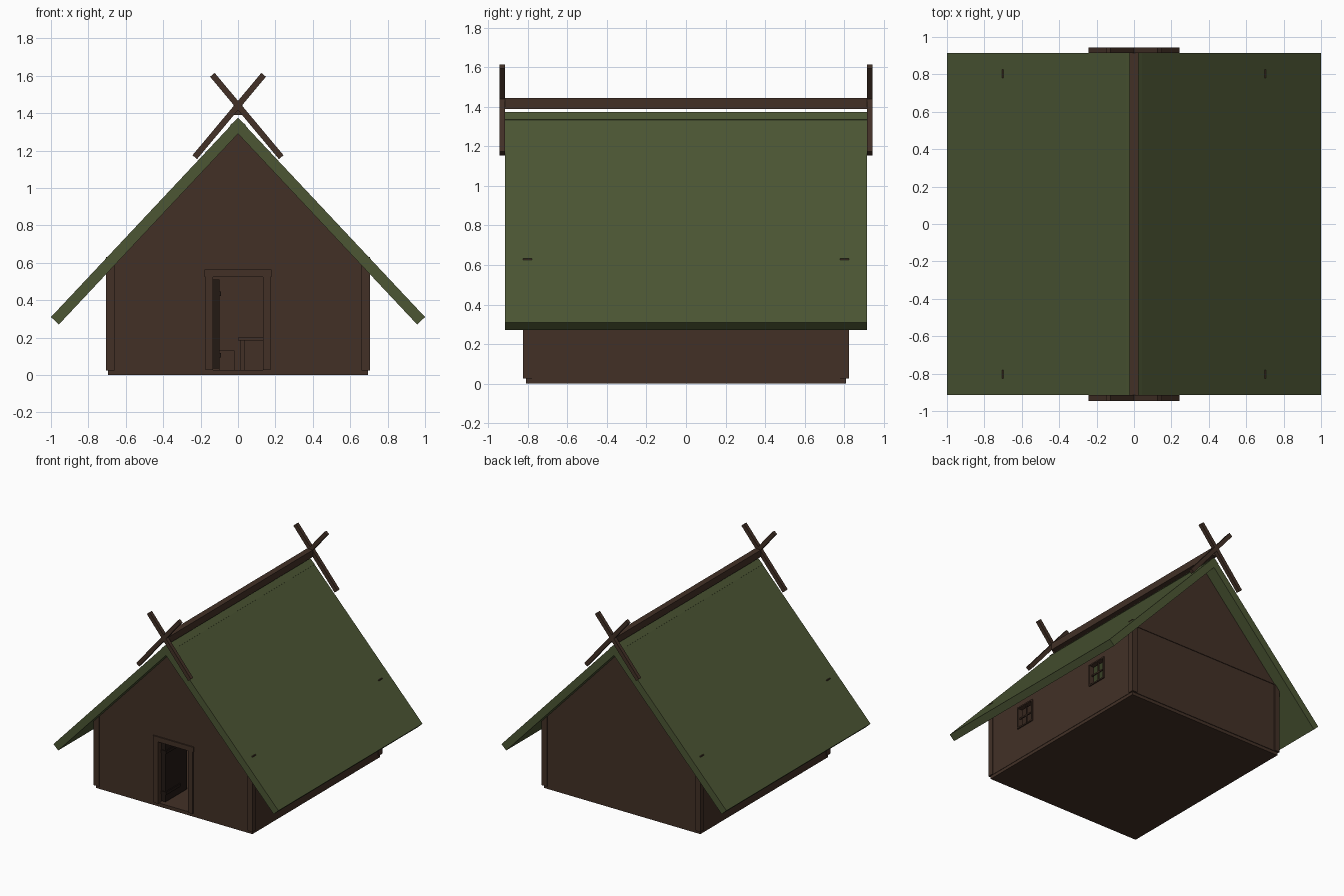
import bpy, bmesh, math
from mathutils import Matrix, Vector

if "Cube" in bpy.data.objects:
    bpy.data.objects.remove(bpy.data.objects["Cube"])


def material(name, rgb):
    m = bpy.data.materials.new(name)
    m.diffuse_color = [((c / 255 + 0.055) / 1.055) ** 2.4 for c in rgb] + [1]
    m.use_nodes = True
    m.node_tree.nodes["Principled BSDF"].inputs["Base Color"].default_value = m.diffuse_color
    return m


WOOD = material("brown wood", (66, 48, 38))
DARK = material("dark wood", (35, 25, 20))
ROOF = material("mossy green", (76, 86, 52))


def finish(bm, name, mat):
    bmesh.ops.recalc_face_normals(bm, faces=bm.faces)
    me = bpy.data.meshes.new(name)
    bm.to_mesh(me)
    bm.free()
    me.materials.append(mat)
    ob = bpy.data.objects.new(name, me)
    bpy.context.collection.objects.link(ob)
    return ob


def boxes(name, spans, mat=WOOD):
    """Boxes given as (x0, x1, y0, y1, z0, z1), joined in one object."""
    bm = bmesh.new()
    for x0, x1, y0, y1, z0, z1 in spans:
        size = Matrix.Diagonal((x1 - x0, y1 - y0, z1 - z0, 1))
        mid = Matrix.Translation(((x0 + x1) / 2, (y0 + y1) / 2, (z0 + z1) / 2))
        bmesh.ops.create_cube(bm, size=1, matrix=mid @ size)
    return finish(bm, name, mat)


def slab(name, profile, y0, y1, mat=WOOD):
    """An (x, z) outline extruded along y."""
    bm = bmesh.new()
    face = bm.faces.new([bm.verts.new((x, y0, z)) for x, z in profile])
    ext = bmesh.ops.extrude_face_region(bm, geom=[face])
    verts = [v for v in ext["geom"] if isinstance(v, bmesh.types.BMVert)]
    bmesh.ops.translate(bm, verts=verts, vec=(0, y1 - y0, 0))
    return finish(bm, name, mat)


def plank(name, a, b, width, y0, y1, mat=WOOD):
    """A board in the xz plane; a-b is its centre line."""
    a, b = Vector(a), Vector(b)
    d = (b - a).normalized()
    n = Vector((-d.y, d.x)) * width / 2
    return slab(name, [a - n, b - n, b + n, a + n], y0, y1, mat)


# Floor
boxes("floor", [(-0.695, 0.695, -0.81, 0.81, 0, 0.028)])

# Gable walls, the front one with a doorway
eaves = [(0.69, 0.025), (0.69, 0.59), (0, 1.325), (-0.69, 0.59), (-0.69, 0.025)]
doorway = [(-0.135, 0.025), (-0.135, 0.53), (0.135, 0.53), (0.135, 0.025)]
slab("front_gable_wall", eaves + doorway, -0.815, -0.785)
slab("back_gable_wall", eaves, 0.785, 0.815)

# Gable cladding, slightly proud of the walls
upper = [(0.665, 0.585), (0.665, 0.61), (0, 1.325), (-0.665, 0.61), (-0.665, 0.585)]
for name, y in (("front", -0.82), ("back", 0.812)):
    slab(name + "_gable_cladding", upper, y, y + 0.008)

# Side walls built around two window openings, with frames and crossbars
Z0, Z1, WIN, HALF = 0.29, 0.45, 0.41, 0.075
for side, s in (("right", 1), ("left", -1)):
    def sx(x0, x1):
        return tuple(sorted((s * x0, s * x1)))
    wx = sx(0.67, 0.698)
    spans = [(*wx, -0.81, 0.81, 0.025, Z0), (*wx, -0.81, 0.81, Z1, 0.631)]
    for y0, y1 in ((-0.81, -WIN - HALF), (-WIN + HALF, WIN - HALF), (WIN + HALF, 0.81)):
        spans.append((*wx, y0, y1, Z0, Z1))
    boxes(side + "_wall", spans)
    fx, bx = sx(0.665, 0.707), sx(0.68, 0.69)
    zc = (Z0 + Z1) / 2
    bars = []
    for c in (-WIN, WIN):
        a, b = c - HALF, c + HALF
        bars += [(*fx, a - 0.01, a, Z0 - 0.01, Z1 + 0.01),
                 (*fx, b, b + 0.01, Z0 - 0.01, Z1 + 0.01),
                 (*fx, a, b, Z0 - 0.01, Z0), (*fx, a, b, Z1, Z1 + 0.01),
                 (*bx, c - 0.005, c + 0.005, Z0, Z1),
                 (*bx, a, b, zc - 0.005, zc + 0.005)]
    boxes(side + "_windows", bars)

# Corner posts
boxes("corner_posts", [(x - 0.0225, x + 0.0225, y - 0.0225, y + 0.0225, 0.025, 0.632)
                       for x in (-0.6825, 0.6825) for y in (-0.8025, 0.8025)])

# Roof panels, crossing at the ridge
apex, eave = Vector((0, 1.375)), Vector((1.0, 0.31))
d = (eave - apex).normalized()
n = Vector((d.y, -d.x)) * 0.058
panel = [apex, eave, eave + n, apex + n]
for side, s in (("right", 1), ("left", -1)):
    slab(side + "_roof", [(s * p.x, p.y) for p in panel], -0.915, 0.915, ROOF)

# Ridge beam and crossed gable boards
boxes("ridge_beam", [(-0.025, 0.025, -0.915, 0.915, 1.39, 1.445)])
for end, y in (("front", -0.945), ("back", 0.915)):
    for s in (1, -1):
        plank(end + "_crossed_board", (-0.137 * s, 1.605), (0.231 * s, 1.165),
              0.032, y, y + 0.03)

# Door frame
boxes("door_frame", [(-0.173, -0.135, -0.825, -0.78, 0.028, 0.53),
                     (0.135, 0.173, -0.825, -0.78, 0.028, 0.53),
                     (-0.18, 0.18, -0.825, -0.78, 0.525, 0.565)])

# Door leaf swung inwards, with hinges
boxes("door", [(-0.134, -0.098, -0.78, -0.51, 0.035, 0.51)], DARK)
boxes("hinges", [(-0.134, -0.09, -0.785, -0.6, z - 0.012, z + 0.012)
                 for z in (0.105, 0.435)], DARK)

# Table and stool inside
boxes("table", [(0.0, 0.4, 0.2, 0.6, 0.185, 0.2)]
      + [(x, x + 0.025, y, y + 0.025, 0.028, 0.185)
         for x in (0.01, 0.365) for y in (0.21, 0.565)])
boxes("stool", [(-0.1, -0.02, 0.35, 0.45, 0.028, 0.13)])
